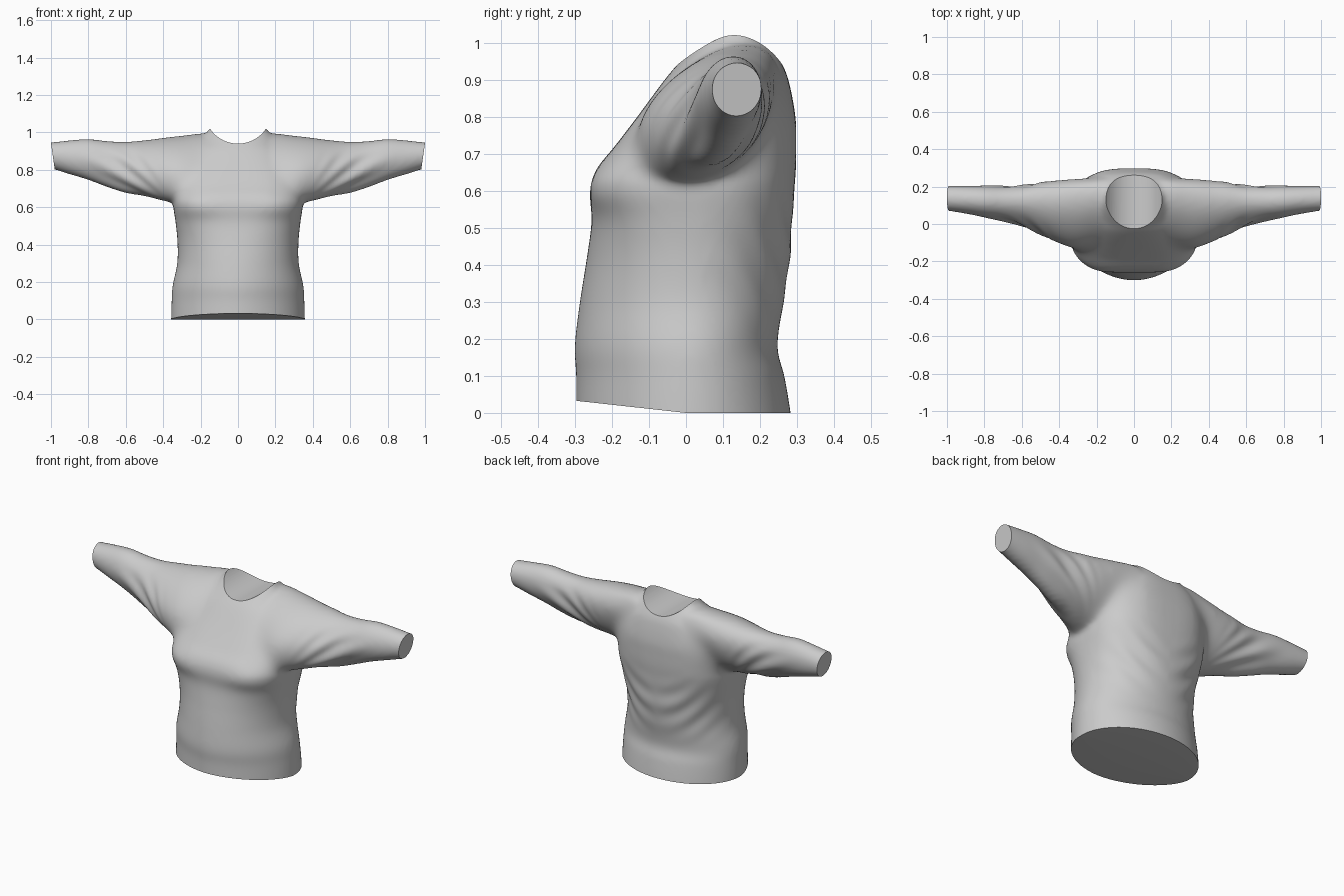
import bpy, bmesh, math
from mathutils import Vector

if "Cube" in bpy.data.objects:
    bpy.data.objects.remove(bpy.data.objects["Cube"])


def spline(keys, per):
    """Catmull-Rom interpolation through rows of numbers."""
    rows = []
    for i in range(len(keys) - 1):
        p0, p1 = keys[max(i - 1, 0)], keys[i]
        p2, p3 = keys[i + 1], keys[min(i + 2, len(keys) - 1)]
        for s in range(per):
            t = s / per
            rows.append([0.5 * (2 * b + (c - a) * t + (2 * a - 5 * b + 4 * c - d) * t * t
                         + (3 * b - a - 3 * c + d) * t ** 3)
                         for a, b, c, d in zip(p0, p1, p2, p3)])
    return rows + [list(keys[-1])]


def loft(name, rings):
    bm = bmesh.new()
    vs = [[bm.verts.new(p) for p in r] for r in rings]
    n = len(vs[0])
    for a, b in zip(vs, vs[1:]):
        for i in range(n):
            j = (i + 1) % n
            bm.faces.new((a[i], a[j], b[j], b[i]))
    bm.faces.new(vs[0])
    bm.faces.new(vs[-1])
    bmesh.ops.recalc_face_normals(bm, faces=bm.faces)
    me = bpy.data.meshes.new(name)
    bm.to_mesh(me)
    bm.free()
    ob = bpy.data.objects.new(name, me)
    bpy.context.collection.objects.link(ob)
    return ob


def apply(ob, kind, **props):
    bpy.context.view_layer.objects.active = ob
    m = ob.modifiers.new(kind, kind)
    for k, v in props.items():
        setattr(m, k, v)
    bpy.ops.object.modifier_apply(modifier=m.name)


def boolean(ob, other, op):
    apply(ob, 'BOOLEAN', object=other, operation=op, solver='EXACT')
    bpy.data.objects.remove(other)


def power(c, e):
    return math.copysign(abs(c) ** e, c)


def bump(t):
    return math.sin(math.pi * t) ** 2 if 0 < t < 1 else 0.0


def ramp(t):
    t = min(max(t, 0), 1)
    return t * t * (3 - 2 * t)


N = 64
ANGLES = [2 * math.pi * i / N for i in range(N)]

# Torso: z, half width, front y, back y, y of widest point, front squareness
torso_keys = [
    (-0.08, .358, -.295, .292, .01, 1.86), (0.0, .358, -.297, .283, .01, 1.86),
    (0.1, .355, -.297, .266, .01, 1.86), (0.18, .35, -.301, .247, .01, 1.9),
    (0.3, .325, -.287, .264, .01, 2), (0.42, .324, -.268, .281, .01, 2.15),
    (0.52, .334, -.255, .287, .01, 2.5), (0.6, .345, -.260, .293, .01, 3),
    (0.66, .345, -.241, .297, .02, 3.2), (0.72, .34, -.193, .298, .05, 3.2),
    (0.8, .325, -.132, .296, .09, 3), (0.9, .275, -.058, .277, .11, 2.5),
    (0.95, .22, -.016, .256, .12, 2.2), (1.0, .168, .03, .225, .125, 2.2),
    (1.03, .145, .055, .2, .125, 2.2), (1.07, .135, .06, .19, .125, 2.2)]
rings = []
for z, hw, yf, yb, yc, n in spline(torso_keys, 5):
    back = 2.0 + .7 * ramp((z - .35) / .35)
    ring = []
    for a in ANGLES:
        c, s = math.cos(a), math.sin(a)
        e = 2 / (back if s > 0 else n)
        ring.append((hw * power(c, e), yc + (yb - yc if s > 0 else yc - yf) * power(s, e), z))
    rings.append(ring)
sweater = loft("sweater", rings)

# Sleeves, joined through the shoulders: x, centre y, centre z, half depth, half height, lean
arm_keys = [
    (0.0, .08, .80, .15, .16, .08), (0.15, .07, .815, .155, .18, .09),
    (0.3, .048, .80, .172, .182, .095), (0.4, .062, .803, .163, .168, .07),
    (0.5, .08, .808, .133, .15, .05), (0.6, .096, .815, .105, .135, .03),
    (0.7, .11, .833, .092, .121, .015), (0.8, .12, .856, .084, .109, .008),
    (0.9, .13, .867, .075, .091, .004), (1.0, .138, .877, .067, .07, 0),
    (1.06, .14, .88, .064, .064, 0)]
half = spline(arm_keys, 5)
both = [[-r[0]] + r[1:] for r in reversed(half[1:])] + half
sleeves = loft("sleeves", [[(x, yc + hy * math.cos(a) + s * math.sin(a) * (1 if a < math.pi else .65),
                             zc + hz * math.sin(a)) for a in ANGLES]
                           for x, yc, zc, hy, hz, s in both])
boolean(sweater, sleeves, 'UNION')

# Blend into one cloth surface, softest across chest and shoulder
apply(sweater, 'REMESH', mode='VOXEL', voxel_size=0.011)
apply(sweater, 'SMOOTH', factor=0.5, iterations=12)
soft = sweater.vertex_groups.new(name="armhole")
for v in sweater.data.vertices:
    x, z = abs(v.co.x), v.co.z
    w = ramp((x - .15) / .08) * ramp((.5 - x) / .1) * ramp((z - .62) / .08) * ramp((.98 - z) / .05)
    soft.add([v.index], w, 'REPLACE')
apply(sweater, 'SMOOTH', factor=0.5, iterations=110, vertex_group="armhole")

# Cloth folds: fans from the underarms, draped curves on the lower back
moves = []
for v in sweater.data.vertices:
    x, y, z = abs(v.co.x), v.co.y, v.co.z
    fan = math.atan2(z - .58, x - .30)
    d = 0.006 * math.sin(fan * 27) * bump((x - .38) / .52) * ramp((.93 - z) / .1)
    if y > 0.05 and x < 0.36:
        drape = z - 2.6 * x * x
        d += 0.004 * math.sin(drape * 48) * bump((z - .18) / .5) * bump((x + .1) / .48)
    # soft bust fullness
    if y < 0:
        d += 0.007 * math.exp(-((x - .2) / .09) ** 2 - ((z - .61) / .06) ** 2)
    moves.append(v.normal * d)
for v, m in zip(sweater.data.vertices, moves):
    v.co += m

# Neckline: scooped by a cylinder running front to back
bpy.ops.mesh.primitive_cylinder_add(vertices=96, radius=0.18, depth=1.2,
                                    location=(0, 0, 1.12), rotation=(math.pi / 2, 0, 0))
boolean(sweater, bpy.context.object, 'DIFFERENCE')

# Flat cuffs and hem
bm = bmesh.new()
bm.from_mesh(sweater.data)
for co, no in [((1, 0, .945), (1, 0, -.14)), ((-1, 0, .945), (-1, 0, -.14)),
               ((0, 0, 0), (0, 0, -1)), ((0, 0, 0), (0, -.11, -1))]:
    res = bmesh.ops.bisect_plane(bm, geom=bm.verts[:] + bm.edges[:] + bm.faces[:], dist=1e-5,
                                 plane_co=co, plane_no=Vector(no).normalized(), clear_outer=True)
    rim = [e for e in res['geom_cut'] if isinstance(e, bmesh.types.BMEdge) and e.is_boundary]
    bmesh.ops.triangle_fill(bm, use_beauty=True, edges=rim)
bmesh.ops.recalc_face_normals(bm, faces=bm.faces)
bm.to_mesh(sweater.data)
bm.free()

bpy.ops.object.select_all(action='DESELECT')
sweater.select_set(True)
bpy.context.view_layer.objects.active = sweater
bpy.ops.object.shade_smooth_by_angle(angle=math.radians(40))
